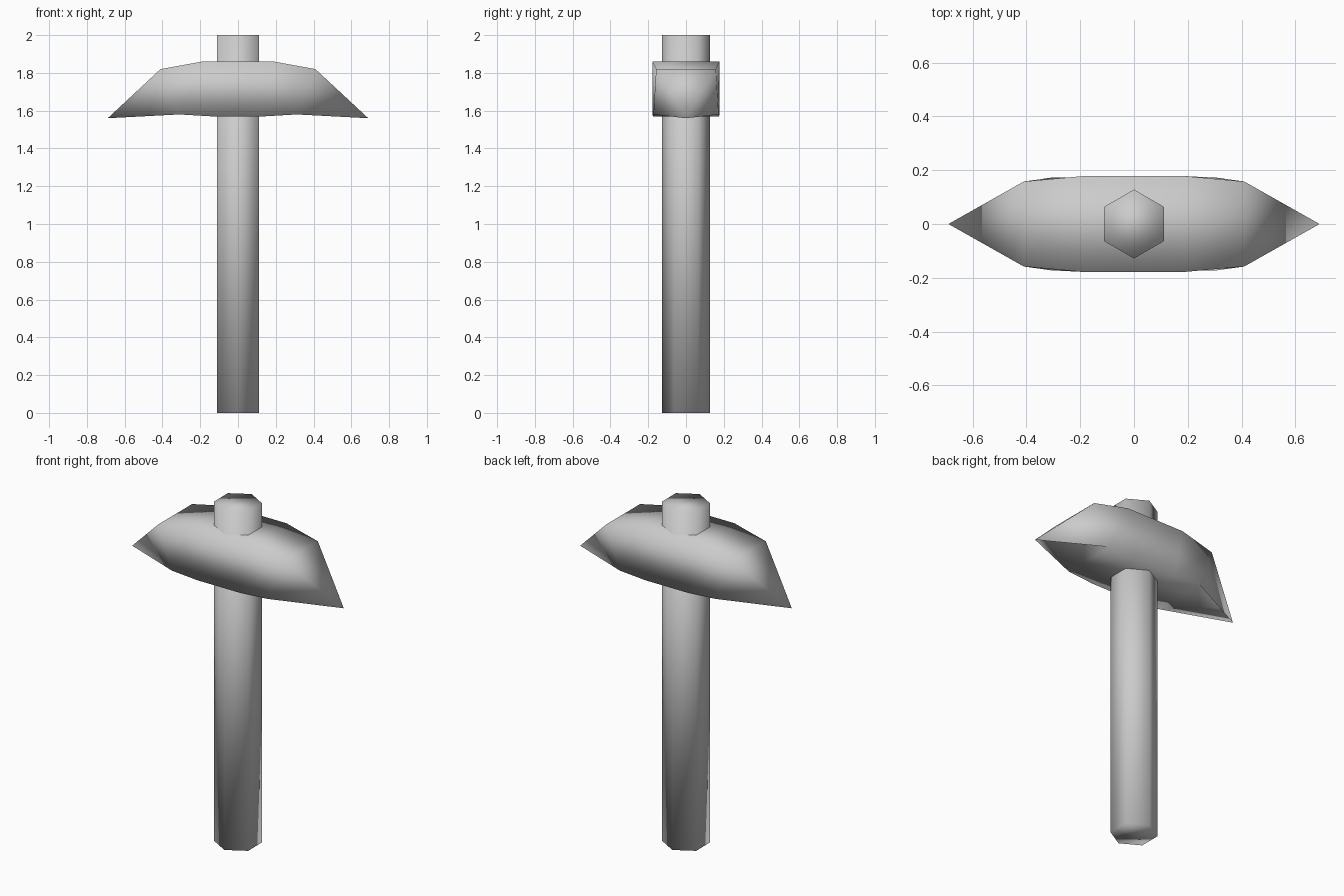
import bpy, bmesh
from math import radians

cube = bpy.data.objects.get("Cube")
if cube:
    bpy.data.objects.remove(cube, do_unlink=True)

GREY = (0.6, 0.6, 0.6, 1)
grey = bpy.data.materials.new("plain_grey")
grey.use_nodes = True
grey.diffuse_color = GREY
grey.node_tree.nodes["Principled BSDF"].inputs["Base Color"].default_value = GREY


def finish(obj):
    obj.data.materials.append(grey)
    for poly in obj.data.polygons:
        poly.use_smooth = True


# Handle: hexagonal bar with softly shaded ends
bpy.ops.mesh.primitive_cylinder_add(vertices=6, radius=0.128, depth=2, location=(0, 0, 1))
handle = bpy.context.object
handle.name = "handle"
finish(handle)

# Head: four-sided sections lofted along x, as (top x, half width, z), (bottom x, half width, z)
half = [((0.19, 0.178, 1.86), (0.14, 0.176, 1.57)),
        ((0.41, 0.158, 1.82), (0.31, 0.172, 1.58))]
sections = [(-1, half[1]), (-1, half[0]), (1, half[0]), (1, half[1])]

bm = bmesh.new()
rings = []
for side, ((tx, tw, tz), (bx, bw, bz)) in sections:
    points = [(side * tx, -tw, tz), (side * tx, tw, tz),
              (side * bx, bw, bz), (side * bx, -bw, bz)]
    rings.append([bm.verts.new(p) for p in points])
for a, b in zip(rings, rings[1:]):
    for i in range(4):
        j = (i + 1) % 4
        bm.faces.new((a[i], a[j], b[j], b[i]))

# Pointed ends: top and sides reach the tip, the underside is slightly recessed
for side, ring in ((-1, rings[0]), (1, rings[-1])):
    tip = bm.verts.new((side * 0.69, 0, 1.56))
    inner = bm.verts.new((side * 0.61, 0, 1.625))
    front_top, back_top, back_low, front_low = ring
    for tri in ((front_top, back_top, tip), (back_top, back_low, tip),
                (front_low, front_top, tip), (back_low, front_low, inner),
                (back_low, inner, tip), (inner, front_low, tip)):
        bm.faces.new(tri)
bmesh.ops.recalc_face_normals(bm, faces=bm.faces)

mesh = bpy.data.meshes.new("pick_head")
bm.to_mesh(mesh)
bm.free()
head = bpy.data.objects.new("pick_head", mesh)
bpy.context.collection.objects.link(head)
finish(head)
